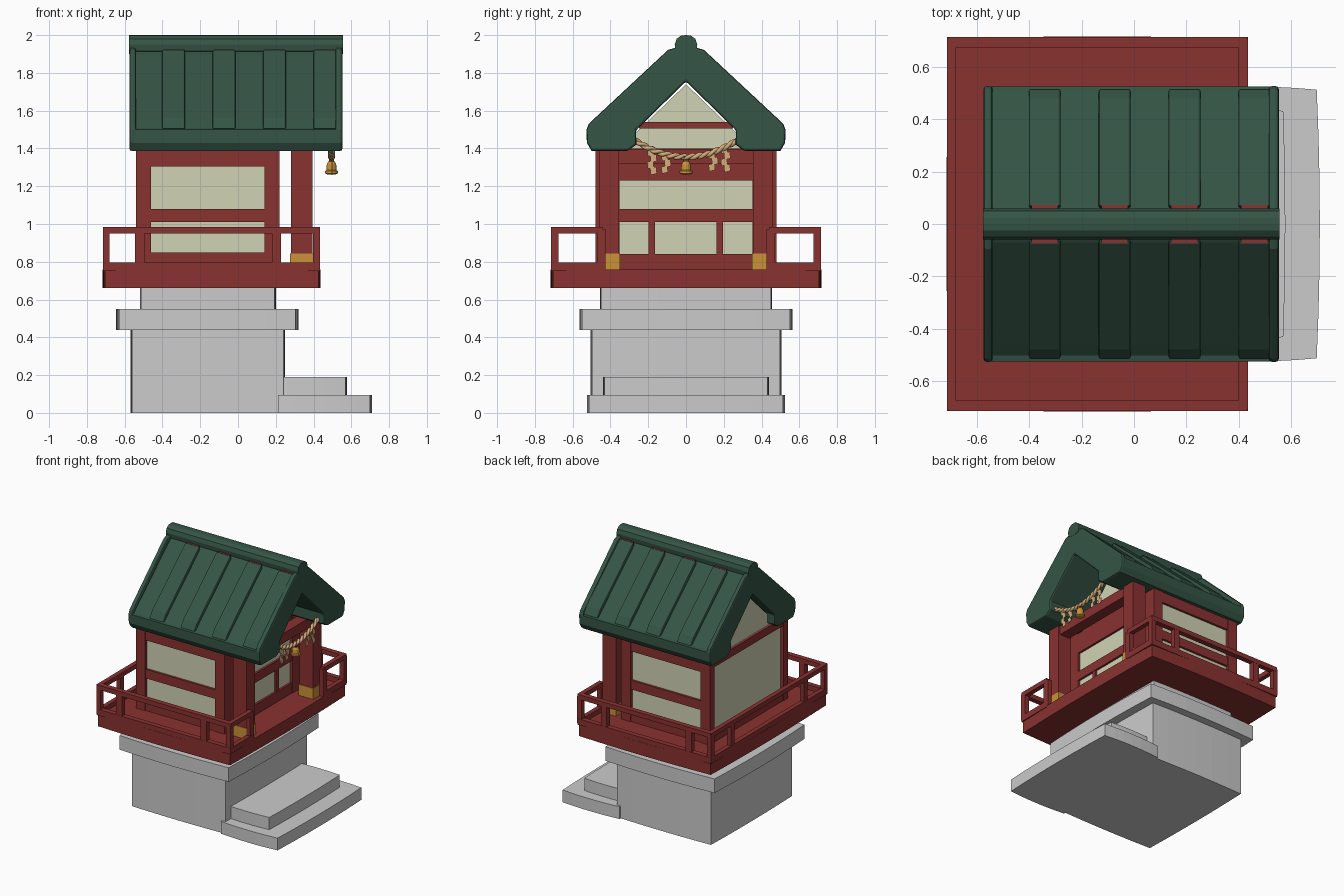
import bpy, bmesh, math
from mathutils import Vector

if "Cube" in bpy.data.objects:
    bpy.data.objects.remove(bpy.data.objects["Cube"])


def material(name, rgb):
    m = bpy.data.materials.new(name)
    m.diffuse_color = (*rgb, 1)
    m.use_nodes = True
    m.node_tree.nodes["Principled BSDF"].inputs["Base Color"].default_value = m.diffuse_color
    return m


RED = material("red_wood", (0.25, 0.032, 0.03))
CREAM = material("cream_paper", (0.63, 0.65, 0.46))
GREEN = material("green_roof", (0.035, 0.09, 0.06))
GOLD = material("gold", (0.6, 0.29, 0.04))
TAN = material("straw", (0.68, 0.42, 0.2))
DARK = material("dark_metal", (0.1, 0.05, 0.02))


def prism(name, pts, vec, mat=None, bevel=0):
    """Extrude a closed 3D outline along a vector."""
    bm = bmesh.new()
    f = bm.faces.new([bm.verts.new(p) for p in pts])
    r = bmesh.ops.extrude_face_region(bm, geom=[f])
    bmesh.ops.translate(bm, vec=Vector(vec), verts=[v for v in r["geom"] if isinstance(v, bmesh.types.BMVert)])
    bmesh.ops.recalc_face_normals(bm, faces=bm.faces)
    me = bpy.data.meshes.new(name)
    bm.to_mesh(me)
    bm.free()
    ob = bpy.data.objects.new(name, me)
    bpy.context.collection.objects.link(ob)
    if mat:
        me.materials.append(mat)
    if bevel:
        b = ob.modifiers.new("bevel", "BEVEL")
        b.width, b.segments = bevel, 2
    return ob


def box(name, x0, x1, y0, y1, z0, z1, mat=None):
    return prism(name, [(x0, y0, z0), (x1, y0, z0), (x1, y1, z0), (x0, y1, z0)], (0, 0, z1 - z0), mat)


def bowed(name, x0, x1, y, z0, z1, bow=0.015, mat=None):
    """Slab whose four sides bulge slightly outward."""
    c = [(x0 + bow, -y + bow), (x1 - bow, -y + bow), (x1 - bow, y - bow), (x0 + bow, y - bow)]
    n = [(0, -1), (1, 0), (0, 1), (-1, 0)]
    pts = []
    for i in range(4):
        a, b = c[i], c[(i + 1) % 4]
        for k in range(6):
            t = k / 6
            h = bow * 4 * t * (1 - t)
            pts.append((a[0] + (b[0] - a[0]) * t + n[i][0] * h, a[1] + (b[1] - a[1]) * t + n[i][1] * h, z0))
    return prism(name, pts, (0, 0, z1 - z0), mat)


def mirrored(name, half, x0, x1, mat, bevel=0):
    """Profile in y-z mirrored about y = 0 and extruded along x."""
    full = half + [(-y, z) for y, z in reversed(half) if y > 1e-6]
    return prism(name, [(x0, y, z) for y, z in full], (x1 - x0, 0, 0), mat, bevel)


# Stone base and steps
bowed("base_block", -0.57, 0.25, 0.505, 0, 0.44, 0.008)
bowed("base_slab", -0.645, 0.32, 0.565, 0.44, 0.55)
bowed("base_neck", -0.52, 0.20, 0.455, 0.55, 0.67, 0.006)
bowed("lower_step", 0.20, 0.71, 0.525, 0, 0.095, 0.012)
bowed("upper_step", 0.20, 0.578, 0.44, 0.09, 0.19, 0.008)

# Deck and railing
bowed("deck", -0.717, 0.437, 0.717, 0.66, 0.76, 0.012, RED)
for z0, z1, part in ((0.75, 0.797, "curb"), (0.95, 0.985, "rail")):
    box(part + "_back", -0.715, -0.68, -0.71, 0.71, z0, z1, RED)
    for s in (-1, 1):
        ya, yb = sorted((s * 0.675, s * 0.715))
        box(part + "_side", -0.71, 0.43, ya, yb, z0, z1, RED)
        ya, yb = sorted((s * 0.44, s * 0.71))
        box(part + "_front", 0.40, 0.435, ya, yb, z0, z1, RED)
for s in (-1, 1):
    for x0, x1 in ((-0.715, -0.68), (-0.545, -0.495), (0.18, 0.228), (0.398, 0.435)):
        ya, yb = sorted((s * 0.675, s * 0.714))
        box("rail_post", x0, x1, ya, yb, 0.76, 0.97, RED)
    ya, yb = sorted((s * 0.425, s * 0.47))
    box("rail_back_post", -0.714, -0.68, ya, yb, 0.76, 0.97, RED)
    box("rail_front_post", 0.40, 0.434, ya, yb, 0.76, 0.97, RED)

# House: cream core with a red frame
box("wall_panels", -0.518, 0.20, -0.458, 0.458, 0.74, 1.40, CREAM)
for s in (-1, 1):
    for x0, x1 in ((-0.54, -0.46), (0.14, 0.22)):
        w = 0.42 if x0 < 0 else 0.352
        ya, yb = sorted((s * w, s * 0.48))
        box("corner_post", x0, x1, ya, yb, 0.74, 1.40, RED)
    for z0, z1 in ((0.74, 0.848), (1.01, 1.08), (1.305, 1.395)):
        ya, yb = sorted((s * 0.44, s * 0.475))
        box("side_beam", -0.47, 0.15, ya, yb, z0, z1, RED)
for z0, z1 in ((0.74, 0.84), (1.01, 1.08), (1.23, 1.40)):
    box("front_beam", 0.18, 0.216, -0.36, 0.36, z0, z1, RED)
for y in (-0.182, 0.178):
    box("front_mullion", 0.18, 0.214, y - 0.017, y + 0.017, 0.83, 1.02, RED)
for z0, z1 in ((0.74, 0.84), (1.34, 1.40)):
    box("back_beam", -0.536, -0.50, -0.43, 0.43, z0, z1, RED)

# Porch pillars, gold feet and lintel
for s in (-1, 1):
    ya, yb = sorted((s * 0.355, s * 0.46))
    box("porch_pillar", 0.28, 0.395, ya, yb, 0.75, 1.42, RED)
    ya, yb = sorted((s * 0.35, s * 0.464))
    box("pillar_foot", 0.275, 0.40, ya, yb, 0.755, 0.845, GOLD)
box("porch_lintel", 0.295, 0.38, -0.36, 0.36, 1.32, 1.395, RED)

# Gable walls
mirrored("gable_panel", [(0, 1.74), (0.36, 1.39), (0, 1.39)], -0.515, 0.195, CREAM)
box("gable_beam", 0.18, 0.21, -0.25, 0.25, 1.505, 1.54, RED)

# Roof: body, raised end rims, ridge and battens
under = [(0.525, 1.43), (0.50, 1.387), (0.31, 1.387), (0.262, 1.42), (0.265, 1.495), (0, 1.755)]
mirrored("roof_body", [(0, 1.94), (0.07, 1.895), (0.46, 1.545), (0.503, 1.505), (0.525, 1.50)] + under, -0.56, 0.535, GREEN)
rim = [(0, 1.95), (0.095, 1.922), (0.475, 1.568), (0.515, 1.53), (0.527, 1.50)] + under
for x0, x1 in ((-0.575, -0.54), (0.515, 0.553)):
    mirrored("roof_end_rim", rim, x0, x1, GREEN, 0.012)
mirrored("ridge_cap", [(0, 2.0), (0.025, 1.998), (0.05, 1.98), (0.06, 1.95), (0.055, 1.915), (0, 1.90)], -0.577, 0.555, GREEN)
for i in range(4):
    x = -0.402 + 0.267 * i
    for s in (-1, 1):
        prof = [(0.07, 1.925), (0.48, 1.56), (0.518, 1.505), (0.47, 1.50), (0.05, 1.87)]
        prism("roof_batten", [(x, s * y, z) for y, z in prof], (0.122, 0, 0), GREEN, 0.008)
        ya, yb = sorted((s * 0.055, s * 0.072))
        box("batten_end", x + 0.01, x + 0.112, ya, yb, 1.89, 1.923, RED)


# Sagging twisted straw rope
def rope_z(y):
    return 1.355 + 0.095 * (y / 0.28) ** 2


for k in range(2):
    cu = bpy.data.curves.new("straw_rope", "CURVE")
    cu.dimensions = "3D"
    cu.bevel_depth, cu.bevel_resolution = 0.0115, 1
    sp = cu.splines.new("POLY")
    sp.points.add(60)
    for i, p in enumerate(sp.points):
        y = -0.28 + 0.56 * i / 60
        a = i * 0.7 + k * math.pi
        p.co = (0.495 + 0.008 * math.cos(a), y, rope_z(y) + 0.008 * math.sin(a), 1)
    cu.materials.append(TAN)
    bpy.context.collection.objects.link(bpy.data.objects.new("straw_rope", cu))

# Zigzag streamers
for y, n in ((-0.18, 4), (-0.105, 3), (0.145, 3), (0.21, 4)):
    top = rope_z(y)
    for j in range(n):
        o, z = y + (0.008 if j % 2 else -0.008), top - 0.033 * j
        prism("streamer", [(0.494, o - 0.018, z), (0.494, o + 0.014, z + 0.008), (0.494, o + 0.018, z - 0.028),
                           (0.494, o - 0.014, z - 0.036)], (0.005, 0, 0), TAN)

# Bell, lathed from a profile
bm = bmesh.new()
prof = [(0, 1.335), (0.017, 1.33), (0.025, 1.315), (0.027, 1.285), (0.034, 1.28), (0.034, 1.268), (0.02, 1.262), (0, 1.262)]
vs = [bm.verts.new((0.495 + r, 0, z)) for r, z in prof]
es = [bm.edges.new(p) for p in zip(vs, vs[1:])]
bmesh.ops.spin(bm, geom=vs + es, cent=(0.495, 0, 0), axis=(0, 0, 1), angle=2 * math.pi, steps=14)
bmesh.ops.remove_doubles(bm, verts=bm.verts, dist=1e-4)
bmesh.ops.recalc_face_normals(bm, faces=bm.faces)
me = bpy.data.meshes.new("bell")
bm.to_mesh(me)
bm.free()
me.materials.append(GOLD)
bpy.context.collection.objects.link(bpy.data.objects.new("bell", me))
box("bell_hanger", 0.483, 0.507, -0.012, 0.012, 1.33, 1.36, DARK)
